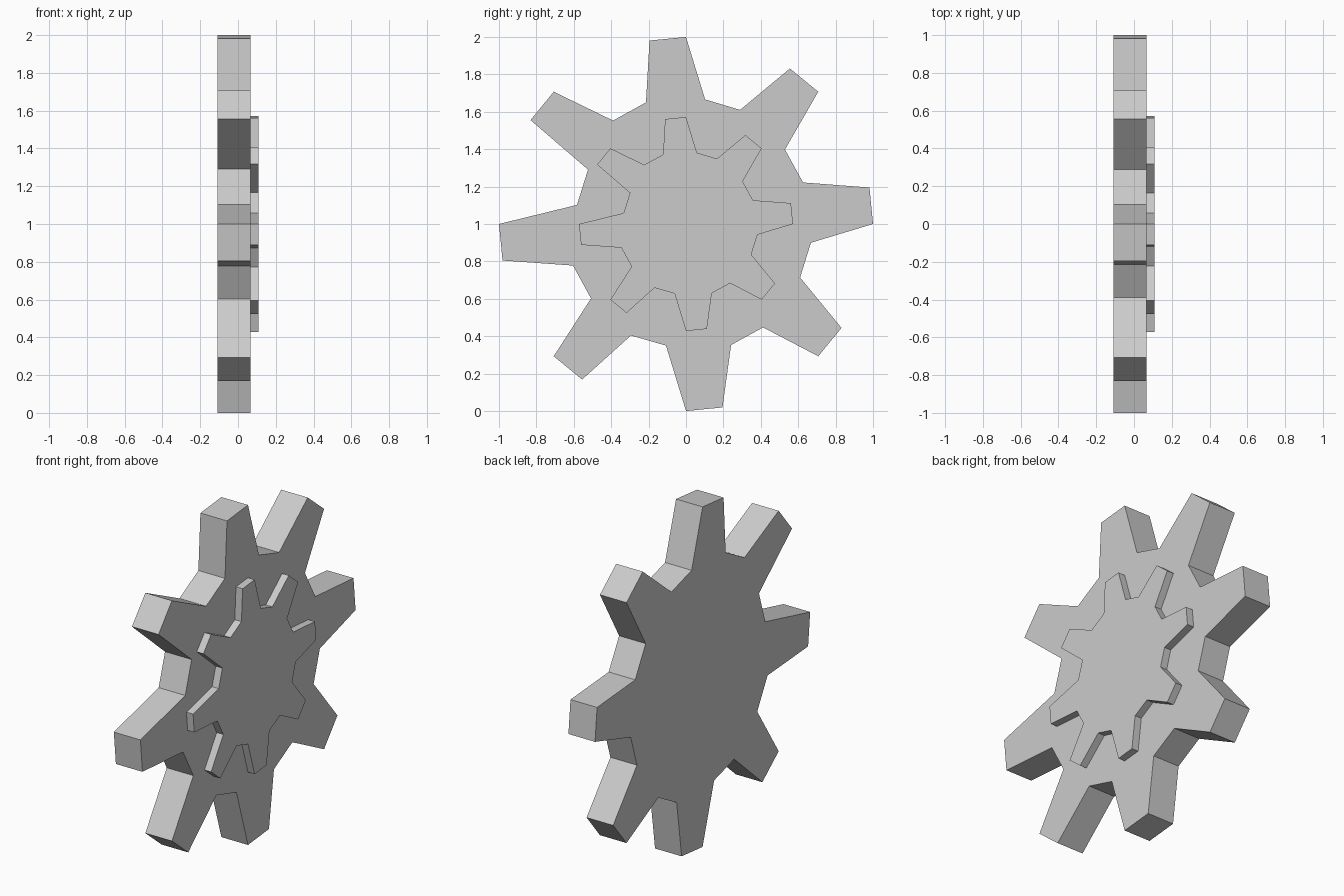
import bpy
import bmesh
from math import cos, sin, pi

if "Cube" in bpy.data.objects:
    bpy.data.objects.remove(bpy.data.objects["Cube"])

CENTRE_Z = 1.0
TEETH = 8

# Two valley points (y, z from the hub) in the gap after each tooth
VALLEYS = [
    ((0.626, 0.222), (0.529, 0.398)),
    ((0.289, 0.610), (0.102, 0.666)),
    ((-0.214, 0.650), (-0.390, 0.553)),
    ((-0.524, 0.291), (-0.583, 0.102)),
    ((-0.604, -0.222), (-0.508, -0.398)),
    ((-0.294, -0.596), (-0.107, -0.650)),
    ((0.241, -0.647), (0.412, -0.553)),
    ((0.610, -0.286), (0.668, -0.100)),
]


def gear_profile():
    points = []
    for i, valley in enumerate(VALLEYS):
        start = i * 2 * pi / TEETH
        for a in (start, start + pi / 16):      # flat tooth tip
            points.append((cos(a), sin(a)))
        points.extend(valley)
    return points


def make_gear(name, scale, x_back, x_front):
    bm = bmesh.new()
    face = bm.faces.new([bm.verts.new((x_back, y * scale, CENTRE_Z + z * scale))
                         for y, z in gear_profile()])
    result = bmesh.ops.extrude_face_region(bm, geom=[face], use_keep_orig=True)
    moved = [g for g in result["geom"] if isinstance(g, bmesh.types.BMVert)]
    bmesh.ops.translate(bm, verts=moved, vec=(x_front - x_back, 0, 0))
    bmesh.ops.recalc_face_normals(bm, faces=bm.faces)
    mesh = bpy.data.meshes.new(name)
    bm.to_mesh(mesh)
    bm.free()
    obj = bpy.data.objects.new(name, mesh)
    bpy.context.collection.objects.link(obj)
    return obj


# Thick toothed wheel with a smaller raised copy on its +x face
make_gear("large_gear", 1.0, -0.108, 0.065)
make_gear("small_gear", 0.572, 0.065, 0.108)
